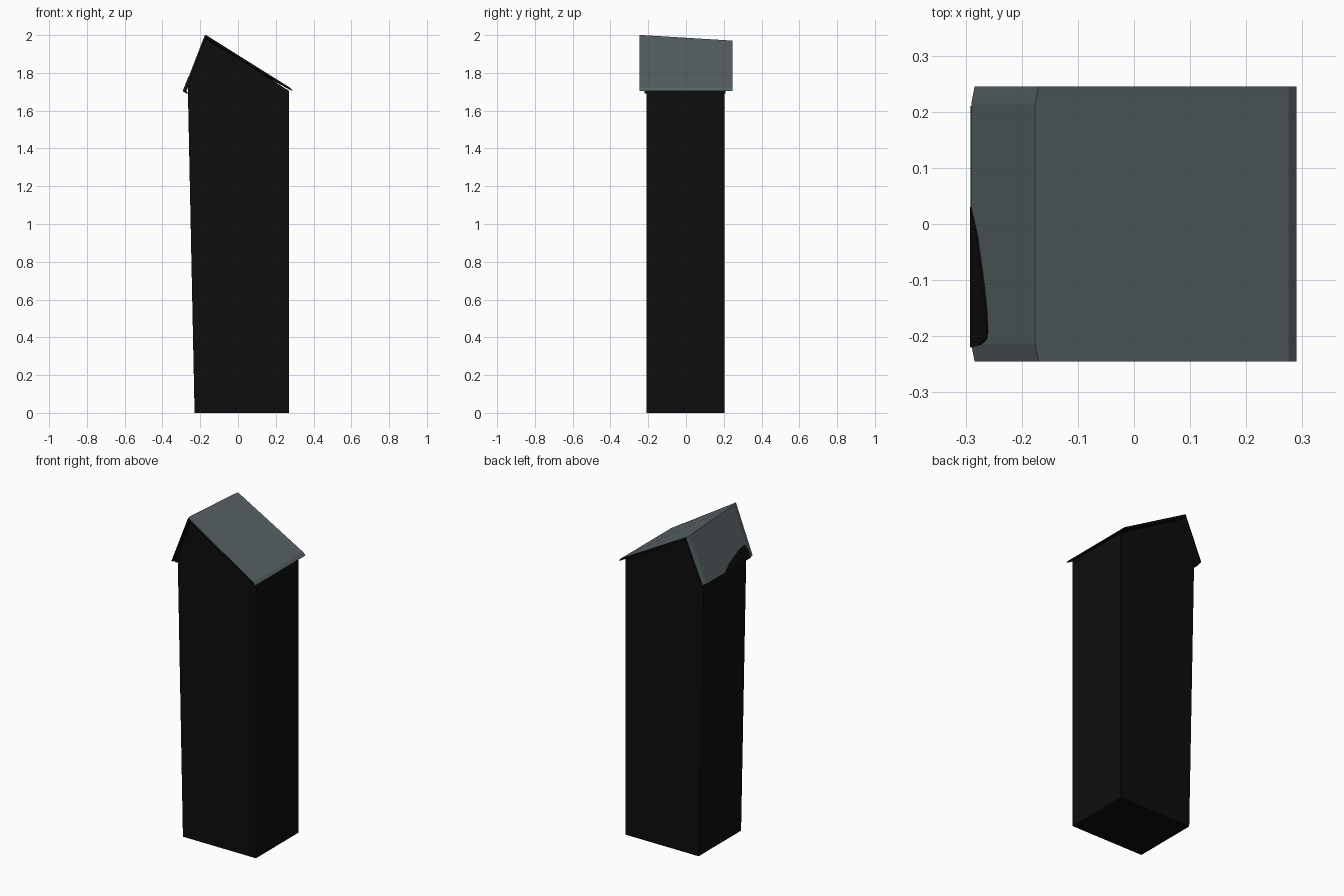
import bpy

if "Cube" in bpy.data.objects:
    bpy.data.objects.remove(bpy.data.objects["Cube"])

def material(name, rgb):
    m = bpy.data.materials.new(name)
    m.diffuse_color = (*rgb, 1)
    m.use_nodes = True
    m.node_tree.nodes["Principled BSDF"].inputs["Base Color"].default_value = m.diffuse_color
    return m

black = material("near black", (0.004, 0.004, 0.004))
slate = material("slate grey", (0.10, 0.125, 0.13))

def loft(name, loops, mats):
    """Closed solid through a row of equal-length loops."""
    n = len(loops[0])
    verts = [v for loop in loops for v in loop]
    faces = [tuple(range(n))[::-1], tuple(range((len(loops) - 1) * n, len(loops) * n))]
    for k in range(len(loops) - 1):
        for i in range(n):
            j = (i + 1) % n
            faces.append((k * n + i, k * n + j, (k + 1) * n + j, (k + 1) * n + i))
    me = bpy.data.meshes.new(name)
    me.from_pydata(verts, [], faces)
    for m in mats:
        me.materials.append(m)
    ob = bpy.data.objects.new(name, me)
    bpy.context.collection.objects.link(ob)
    # consistent outward normals
    import bmesh
    bm = bmesh.new()
    bm.from_mesh(me)
    bmesh.ops.recalc_face_normals(bm, faces=bm.faces)
    bm.to_mesh(me)
    bm.free()
    return ob

# Tower body: gabled profile, left wall leaning outwards
def gable(y, drop):
    return [(-0.23, y, 0), (0.27, y, 0), (0.27, y, 1.705),
            (-0.17, y, 1.985 - drop), (-0.265, y, 1.73), (-0.265, y, 1.69)]
loft("tower_body", [gable(-0.21, 0), gable(0.205, 0.03)], [black])

# Roof sheet: two slopes, ridge falling towards the back, left side bulging mid-length
def roof_section(y, bulge):
    ridge = 1.985 - 0.03 * y / 0.49
    return [(-0.284 - bulge, y, 1.705), (-0.17 - bulge, y, ridge + 0.001),
            (0.275, y, 1.722), (0.29, y, 1.705),
            (0.275, y, 1.71), (-0.17 - bulge, y, ridge - 0.014),
            (-0.274 - bulge, y, 1.703)]
roof = loft("roof", [roof_section(-0.245, 0), roof_section(-0.215, 0.006),
                     roof_section(0.215, 0.006), roof_section(0.245, 0)], [slate, black])
for p in roof.data.polygons:
    if p.normal.z < 0.1 or abs(p.normal.y) > 0.7:   # underside and gable edges
        p.material_index = 1

# Dark worn patch along the left eave, as a thin plate on the slope
def on_slope(y, up, out):
    ridge = 1.985 - 0.03 * y / 0.49
    t = up / 0.114
    return (-0.290 + up - out, y, 1.705 + t * (ridge - 1.705) + out * 0.4)
patch = [(0.03, 0), (-0.02, 0.011), (-0.09, 0.020), (-0.15, 0.027),
         (-0.19, 0.030), (-0.205, 0.028), (-0.215, 0.018), (-0.219, 0)]
loft("eave_patch", [[on_slope(y, u, o) for y, u in patch] for o in (-0.002, 0.002)], [black])

# Small dark eave lip under the left slope
loft("eave_lip", [[(-0.291, y, 1.702), (-0.283, y, 1.715), (-0.262, y, 1.69), (-0.272, y, 1.69)]
                  for y in (-0.22, 0.21)], [black])
